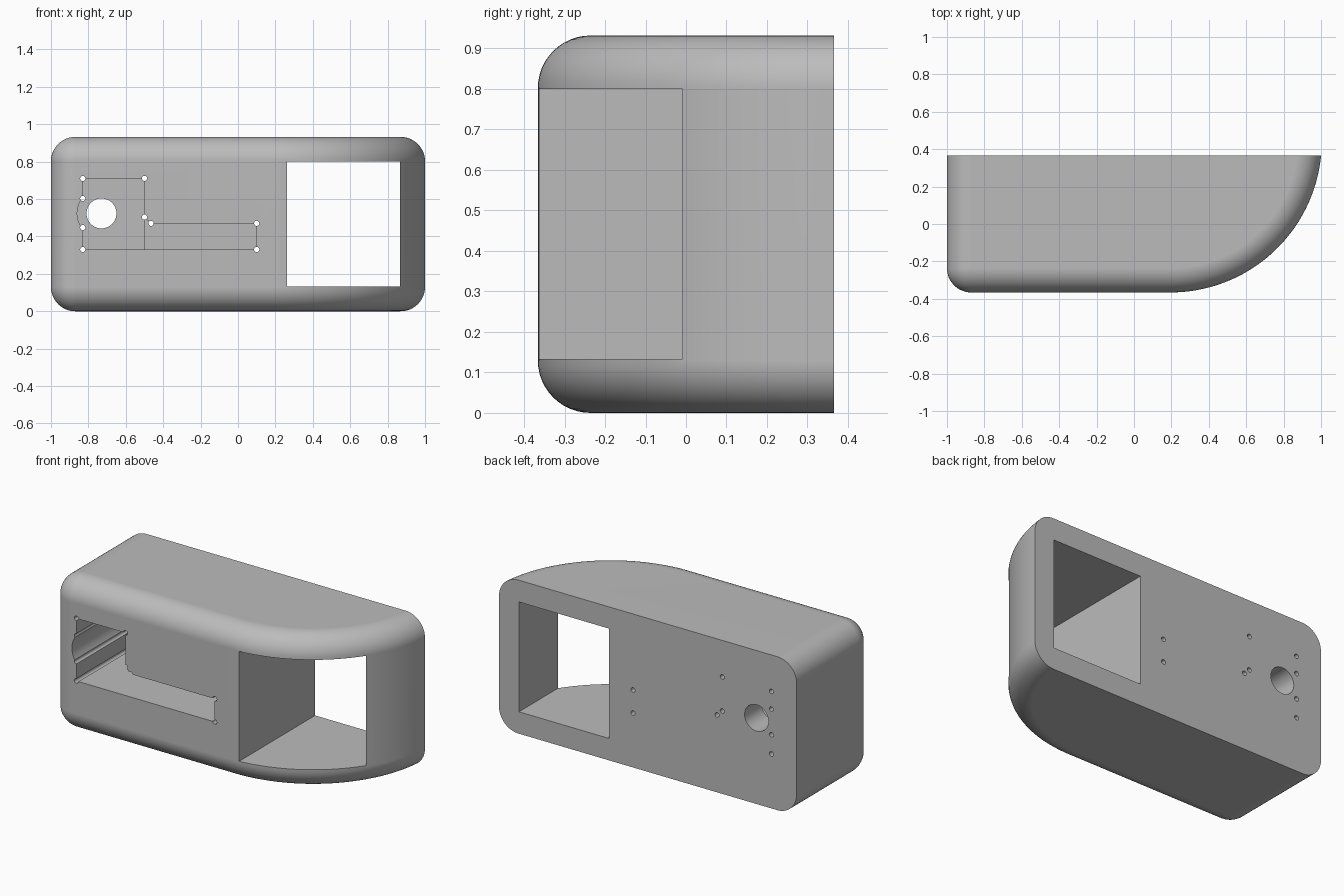
import bpy, bmesh
from math import sin, cos, pi, sqrt, atan2

if "Cube" in bpy.data.objects:
    bpy.data.objects.remove(bpy.data.objects["Cube"], do_unlink=True)

FRONT, BACK, HEIGHT = -0.366, 0.366, 0.932
FILLET, ARC_R, ARC_X = 0.13, 0.81, 0.194
ARC_Y = FRONT + ARC_R

grey = bpy.data.materials.new("plain grey")
grey.use_nodes = True
grey.diffuse_color = (0.5, 0.5, 0.5, 1)
grey.node_tree.nodes["Principled BSDF"].inputs["Base Color"].default_value = (0.5, 0.5, 0.5, 1)


def make_object(name, bm):
    bmesh.ops.recalc_face_normals(bm, faces=bm.faces)
    mesh = bpy.data.meshes.new(name)
    bm.to_mesh(mesh)
    bm.free()
    mesh.materials.append(grey)
    obj = bpy.data.objects.new(name, mesh)
    bpy.context.collection.objects.link(obj)
    return obj


def loft(name, loops):
    """Skin a stack of equal-length closed loops and cap both ends."""
    bm = bmesh.new()
    rings = [[bm.verts.new(p) for p in loop] for loop in loops]
    n = len(rings[0])
    for a, b in zip(rings, rings[1:]):
        for i in range(n):
            j = (i + 1) % n
            bm.faces.new((a[i], a[j], b[j], b[i]))
    bm.faces.new(rings[0][::-1])
    bm.faces.new(rings[-1])
    bmesh.ops.remove_doubles(bm, verts=bm.verts, dist=1e-5)
    return make_object(name, bm)


def outline(inset, z):
    """Plan outline: square back, small round corner, large swept corner."""
    pts = [(-1 + inset, BACK, z)]
    r = FILLET - inset
    for i in range(13):
        a = pi + i / 12 * pi / 2
        pts.append((-1 + FILLET + r * cos(a), FRONT + FILLET + r * sin(a), z))
    big = ARC_R - inset
    rise = BACK - ARC_Y
    end = atan2(rise, sqrt(big * big - rise * rise))
    for i in range(49):
        a = -pi / 2 + i / 48 * (end + pi / 2)
        pts.append((ARC_X + big * cos(a), ARC_Y + big * sin(a), z))
    return pts


def prism(name, profile, y0, y1):
    return loft(name, [[(x, y, z) for x, z in profile] for y in (y0, y1)])


def circle(x, z, r, n):
    return [(x + r * cos(2 * pi * i / n), z + r * sin(2 * pi * i / n)) for i in range(n)]


def rect(x0, x1, z0, z1):
    return [(x0, z0), (x1, z0), (x1, z1), (x0, z1)]


# Rounded body
layers = [(FILLET * (1 - sin(i / 12 * pi / 2)), FILLET * (1 - cos(i / 12 * pi / 2))) for i in range(13)]
loops = [outline(inset, z) for inset, z in layers]
loops += [outline(inset, HEIGHT - z) for inset, z in reversed(layers)]
body = loft("housing", loops)

# Cutters: window, stepped pocket with round bulge, shaft hole, corner holes
OUT_F, OUT_B = FRONT - 0.2, BACK + 0.2
X0, X1, X2 = -0.83, -0.5, 0.1
Z0, Z1, Z2 = 0.33, 0.47, 0.71
SHAFT = (-0.73, 0.523)
L_shape = [(X0, Z0), (X2, Z0), (X2, Z1), (-0.465, Z1), (X1, 0.503), (X1, Z2), (X0, Z2)]
cutters = [
    prism("window_cutter", rect(0.262, 0.866, 0.133, 0.8), OUT_F, OUT_B),
    prism("pocket_cutter", L_shape, OUT_F, 0.13),
    prism("deep_pocket_cutter", rect(X0, X1, Z0, Z2), OUT_F, 0.2),
    prism("bulge_cutter", circle(*SHAFT, 0.13, 48), OUT_F, 0.2),
    prism("shaft_hole_cutter", circle(*SHAFT, 0.08, 40), OUT_F, OUT_B),
]
corners = [(X0, Z0), (X0, 0.447), (X0, 0.603), (X0, Z2), (X1, Z2),
           (X1, 0.503), (-0.465, Z1), (X2, Z1), (X2, Z0)]
for x, z in corners:
    cutters.append(prism("corner_hole_cutter", circle(x, z, 0.014, 16), OUT_F, OUT_B))

bpy.context.view_layer.objects.active = body
body.select_set(True)
for cutter in cutters:
    cutter.hide_render = True
    mod = body.modifiers.new("cut", "BOOLEAN")
    mod.operation = "DIFFERENCE"
    mod.solver = "EXACT"
    mod.object = cutter
    bpy.ops.object.modifier_apply(modifier=mod.name)
    bpy.data.objects.remove(cutter, do_unlink=True)

# Smooth fillets, crisp cut edges
bpy.ops.object.shade_smooth_by_angle(angle=pi / 6)
weighted = body.modifiers.new("weighted normals", "WEIGHTED_NORMAL")
weighted.keep_sharp = True
